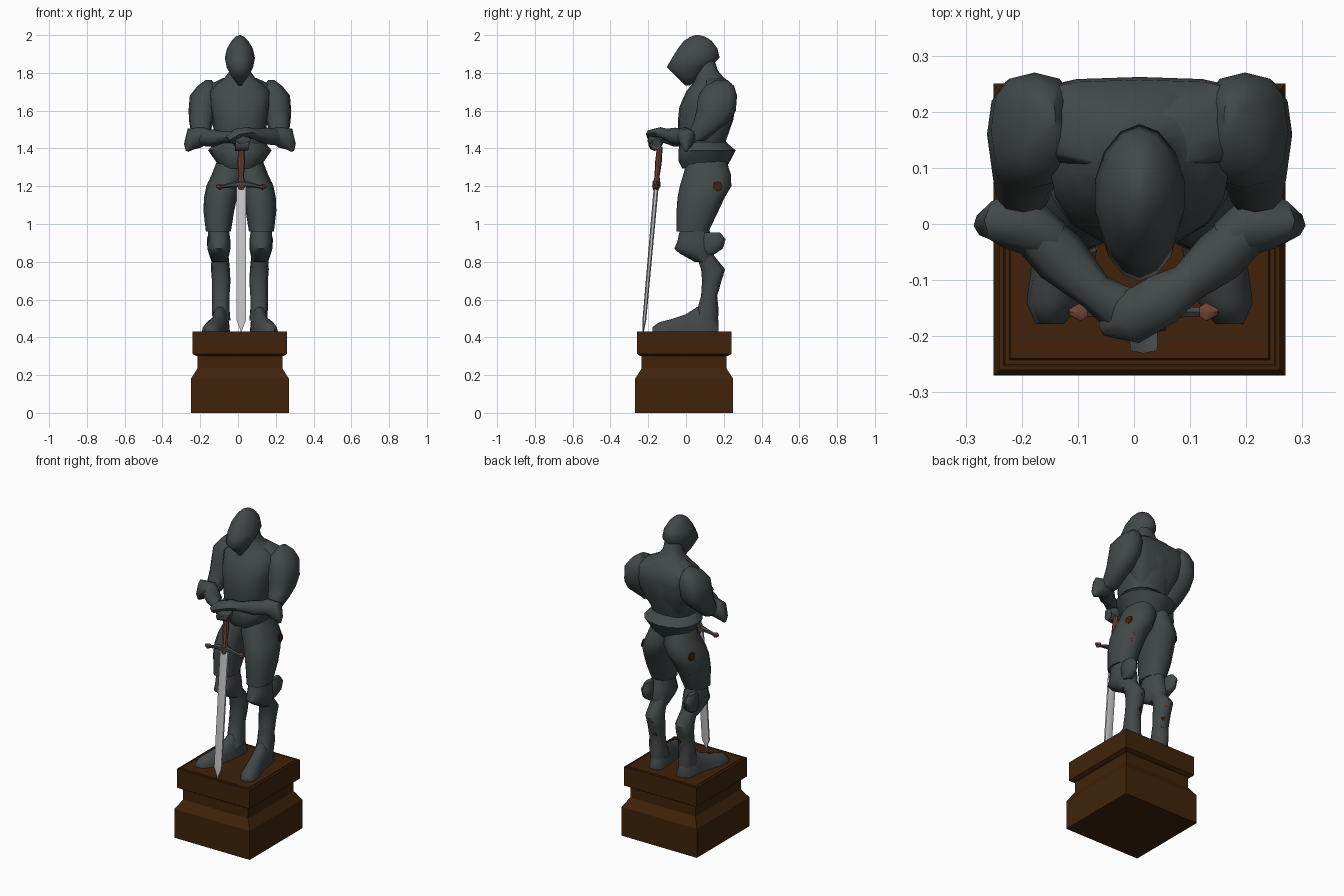
import bpy, bmesh, math
from mathutils import Vector
from mathutils.bvhtree import BVHTree

CX = 0.01  # the figure stands slightly right of centre


def material(name, rgb):
    m = bpy.data.materials.new(name)
    m.diffuse_color = (*rgb, 1)
    return m


STEEL = material("dark steel", (0.055, 0.066, 0.067))
WOOD = material("dark wood", (0.050, 0.0165, 0.003))
LEATHER = material("red brown leather", (0.16, 0.055, 0.035))
BLADE = material("bright blade", (0.6, 0.6, 0.6))


def loft(name, rings, mat, angle=40):
    """Skin a list of equal-length point rings and cap both ends."""
    bm = bmesh.new()
    rows = [[bm.verts.new(p) for p in r] for r in rings]
    n = len(rows[0])
    for a, b in zip(rows, rows[1:]):
        for i in range(n):
            j = (i + 1) % n
            bm.faces.new((a[i], a[j], b[j], b[i]))
    bm.faces.new(rows[0][::-1])
    bm.faces.new(rows[-1])
    bmesh.ops.recalc_face_normals(bm, faces=bm.faces)
    me = bpy.data.meshes.new(name)
    bm.to_mesh(me)
    bm.free()
    me.materials.append(mat)
    ob = bpy.data.objects.new(name, me)
    bpy.context.collection.objects.link(ob)
    bpy.ops.object.select_all(action='DESELECT')
    ob.select_set(True)
    bpy.context.view_layer.objects.active = ob
    bpy.ops.object.shade_smooth_by_angle(angle=math.radians(angle))
    return ob


def unit(n, e=1.0):
    """Unit circle, squared off when e < 1; first point faces the front."""
    pts = []
    for i in range(n):
        t = 2 * math.pi * i / n - math.pi / 2
        c, s = math.cos(t), math.sin(t)
        pts.append((math.copysign(abs(c) ** e, c), math.copysign(abs(s) ** e, s)))
    return pts


def stack(name, rows, mat, s=1, n=12, e=0.9, angle=45):
    """Loft upward through rows of (z, x0, x1, y0, y1), mirrored by s."""
    rings = [[(CX + s * ((x0 + x1) / 2 + c * (x1 - x0) / 2),
               (y0 + y1) / 2 + d * (y1 - y0) / 2, z) for c, d in unit(n, e)]
             for z, x0, x1, y0, y1 in rows]
    return loft(name, rings, mat, angle)


def tube(name, pts, mat, s=1, n=8, angle=50):
    """Tube through (x, y, z, horizontal radius, vertical radius)."""
    P = [Vector((CX + s * p[0], p[1], p[2])) for p in pts]
    rings = []
    for i, p in enumerate(pts):
        d = (P[min(i + 1, len(P) - 1)] - P[max(i - 1, 0)]).normalized()
        u = d.cross(Vector((0, 0, 1))).normalized()
        v = u.cross(d)
        rings.append([P[i] + u * c * p[3] + v * k * p[4] for c, k in unit(n)])
    return loft(name, rings, mat, angle)


def sym(z, w, y0, y1):
    return (z, -w, w, y0, y1)


# Plinth: square moulded profile (half width, height)
profile = [(.26, 0), (.26, .18), (.225, .235), (.225, .30), (.235, .303), (.25, .312),
           (.25, .43), (.243, .43), (.24, .427), (.232, .427), (.23, .43)]
loft("plinth", [[(CX + a * w, -.01 + b * w, z) for a, b in
                 ((-1, -1), (1, -1), (1, 1), (-1, 1))] for w, z in profile], WOOD, 5)

# Torso, neck, waist skirt and helmet
stack("breastplate", [sym(1.40, .12, -.025, .20), sym(1.45, .135, -.04, .215),
                      sym(1.55, .145, -.043, .25), sym(1.62, .16, -.035, .262),
                      sym(1.70, .165, 0, .257), sym(1.745, .125, .035, .24),
                      sym(1.775, .08, .05, .20), sym(1.81, .055, .06, .17),
                      sym(1.87, .05, .05, .15)], STEEL, n=16, e=.82)
stack("upper_back", [sym(1.45, .11, .10, .20), sym(1.55, .15, .10, .248),
                     sym(1.65, .20, .10, .262), sym(1.72, .20, .10, .257),
                     sym(1.772, .09, .09, .20)], STEEL, n=16, e=.6)
stack("waist_skirt", [sym(1.295, .10, -.02, .21), sym(1.335, .13, -.04, .235),
                      sym(1.39, .168, -.04, .262), sym(1.44, .125, -.03, .205)],
      STEEL, n=16, e=.9, angle=50)
stack("helmet", [sym(1.733, .008, -.005, .02), sym(1.78, .045, -.05, .075),
                 sym(1.83, .072, -.102, .125), sym(1.88, .082, -.073, .178),
                 sym(1.93, .07, -.042, .166), sym(1.97, .045, -.01, .135),
                 sym(1.992, .022, .025, .10), sym(2.0, .004, .05, .07)],
      STEEL, n=14, e=1.05, angle=85)

for s, side in ((-1, "left"), (1, "right")):
    # Legs: shin, knee guard with its wing, and thigh plate
    shin = stack(side + "_shin", [
        (.49, .05, .145, .03, .17), (.55, .055, .148, .06, .172),
        (.62, .055, .148, .08, .165), (.70, .05, .148, .085, .188),
        (.76, .053, .153, .08, .207), (.83, .06, .15, .055, .15),
        (.90, .06, .15, .03, .13)], STEEL, s)
    stack(side + "_knee_guard", [
        (.80, .065, .15, .045, .14), (.845, .055, .165, -.035, .15),
        (.87, .05, .172, -.062, .15), (.91, .05, .17, -.045, .14),
        (.98, .06, .17, -.03, .12)], STEEL, s)
    stack(side + "_knee_wing", [
        (.84, .12, .16, .09, .15), (.87, .115, .172, .08, .195),
        (.92, .12, .175, .08, .21), (.955, .13, .165, .09, .18)], STEEL, s, n=8)
    thigh = stack(side + "_thigh", [
        (.96, .048, .18, -.05, .12), (1.07, .03, .193, -.05, .172),
        (1.14, .015, .19, -.045, .205), (1.20, -.006, .178, -.033, .24),
        (1.26, -.03, .15, -.015, .238), (1.35, -.03, .115, .01, .21)], STEEL, s)

    # Foot: flat-soled sections from heel to splayed toe (y, x, half width, height)
    foot = [(.172, .095, .03, .06), (.14, .098, .045, .12), (.06, .105, .05, .135),
            (.0, .115, .048, .095), (-.08, .138, .055, .067), (-.14, .153, .048, .052),
            (-.178, .16, .025, .025)]
    loft(side + "_foot", [[(CX + s * (x + w * math.cos(math.pi * i / 7)), y,
                            .43 + h * math.sin(math.pi * i / 7)) for i in range(8)]
                          for y, x, w, h in foot], STEEL, 60)

    # Shoulder and upper arm
    stack(side + "_shoulder_plate", [
        (1.44, .17, .24, 0, .10), (1.49, .155, .26, .015, .16),
        (1.54, .14, .268, .04, .225), (1.60, .12, .272, .055, .264),
        (1.68, .11, .265, .065, .27), (1.73, .125, .225, .10, .255),
        (1.763, .15, .18, .16, .22)], STEEL, s, n=12, e=.8, angle=50)
    # Flared elbow guard with a point that drops outward
    tube(side + "_elbow_guard", [(.15, -.03, 1.46, .035, .035), (.195, -.005, 1.465, .05, .05),
                                 (.24, .005, 1.455, .048, .062), (.27, 0, 1.41, .025, .03),
                                 (.28, 0, 1.385, .008, .008)], STEEL, s)

    # Patches on the back of the leg, laid on the surface by ray
    out, inn = Vector((1, .75, 0)), Vector((-.6, 1, 0))
    patches = [(thigh, .165, .165, 1.20, .026, Vector((1, .35, 0)), WOOD),
               (thigh, .135, .185, 1.12, .011, out, LEATHER),
               (thigh, .135, .165, 1.08, .010, out, LEATHER),
               (shin, .085, .20, .73, .010, inn, LEATHER),
               (shin, .085, .17, .65, .013, inn, WOOD),
               (shin, .085, .16, .60, .009, inn, LEATHER)]
    for k, (ob, x, y, z, r, d, mat) in enumerate(patches):
        d = Vector((d.x * s, d.y, 0)).normalized()
        tree = BVHTree.FromPolygons([v.co for v in ob.data.vertices],
                                    [p.vertices for p in ob.data.polygons])
        hit, nor, _, _ = tree.ray_cast(Vector((CX + s * x, y, z)) + d * .15, -d)
        if hit is None:
            continue
        u = nor.orthogonal().normalized()
        v = nor.cross(u)
        loft(f"{side}_strap_patch_{k}", [[hit + nor * o + u * a * r + v * b * r
                                          for a, b in unit(8)] for o in (-.004, .002)], mat)

# Forearms and gauntlets, the right hand resting over the left
tube("left_forearm", [(.21, .01, 1.455, .042, .042), (.14, -.06, 1.455, .05, .046),
                      (.08, -.12, 1.46, .034, .03), (.04, -.15, 1.46, .042, .032),
                      (-.01, -.16, 1.44, .045, .04), (-.05, -.155, 1.43, .025, .025)], STEEL, -1)
tube("right_forearm", [(.215, .01, 1.46, .042, .042), (.14, -.06, 1.465, .048, .045),
                       (.085, -.105, 1.475, .036, .03), (.04, -.135, 1.485, .046, .028),
                       (-.02, -.17, 1.475, .046, .03), (-.06, -.18, 1.445, .022, .022)], STEEL)
tube("fingers", [(-.025, -.165, 1.42, .035, .034), (.045, -.16, 1.42, .03, .03)], STEEL)

# Sword, leaning from the hands down to the front of the plinth
SX = .017


def sword_y(z):
    return -.226 + (z - .43) * .089


def sword_part(name, rows, mat, n, angle=30):
    return loft(name, [[(SX + c * w, sword_y(z) + d * t, z) for c, d in unit(n)]
                       for z, w, t in rows], mat, angle)


sword_part("blade", [(.43, .002, .003), (.49, .028, .010), (1.20, .030, .013)], BLADE, 6, 70)
sword_part("grip", [(1.18, .015, .014), (1.20, .024, .022), (1.23, .02, .018),
                    (1.25, .014, .013), (1.32, .020, .018), (1.41, .016, .015)], LEATHER, 8)
gy = sword_y(1.21)
for s, side in ((-1, "left"), (1, "right")):
    gx = SX - CX
    tube(side + "_crossguard", [(s * gx, gy, 1.213, .025, .02), (s * gx + .05, gy, 1.208, .012, .014),
                                (s * gx + .11, gy, 1.195, .009, .008)], STEEL, s, n=6)
    tube(side + "_guard_knob", [(s * gx + .095, gy, 1.198, .006, .006), (s * gx + .112, gy, 1.197, .019, .017),
                                (s * gx + .133, gy, 1.20, .006, .006)], LEATHER, s, n=6)
